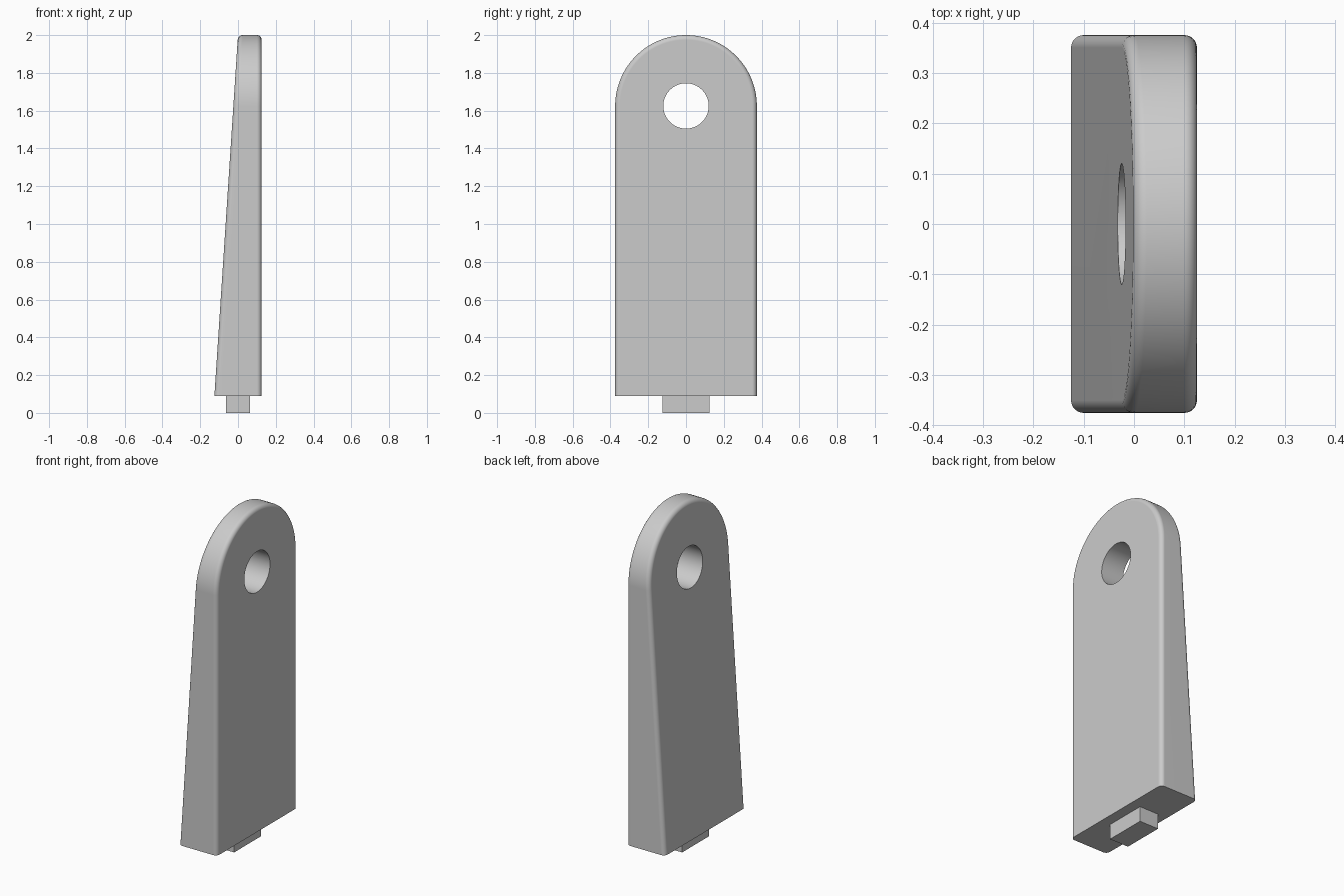
import bpy, bmesh, math

default = bpy.data.objects.get("Cube")
if default:
    bpy.data.objects.remove(default, do_unlink=True)

BASE, TOP, HALF_W, HALF_T = 0.09, 2.0, 0.375, 0.125
ARC_Z = TOP - HALF_W
HOLE_R, ROUND = 0.12, 0.025

grey = bpy.data.materials.new("plain grey")
grey.use_nodes = True
grey.diffuse_color = (0.6, 0.6, 0.6, 1)
grey.node_tree.nodes["Principled BSDF"].inputs["Base Color"].default_value = (0.6, 0.6, 0.6, 1)


def make_object(name, bm):
    bmesh.ops.recalc_face_normals(bm, faces=bm.faces)
    mesh = bpy.data.meshes.new(name)
    bm.to_mesh(mesh)
    bm.free()
    mesh.materials.append(grey)
    obj = bpy.data.objects.new(name, mesh)
    bpy.context.collection.objects.link(obj)
    return obj


def slope_x(z):
    """Sloping side: full thickness at the base, half at the top."""
    return -HALF_T * (TOP - z) / (TOP - BASE)


# Arched tapered slab
outline = [(-HALF_W, BASE), (HALF_W, BASE)]
steps = 64
for i in range(steps + 1):
    a = math.pi * i / steps
    outline.append((HALF_W * math.cos(a), ARC_Z + HALF_W * math.sin(a)))

bm = bmesh.new()
flat = [bm.verts.new((HALF_T, y, z)) for y, z in outline]
slope = [bm.verts.new((slope_x(z), y, z)) for y, z in outline]
bm.faces.new(flat)
bm.faces.new(slope[::-1])
for i in range(len(outline)):
    j = (i + 1) % len(outline)
    bm.faces.new((flat[i], slope[i], slope[j], flat[j]))
bmesh.ops.recalc_face_normals(bm, faces=bm.faces)

# Round both rims, leaving the base edges sharp
rim = [e for e in bm.edges
       if any(len(f.verts) > 4 for f in e.link_faces)
       and max(v.co.z for v in e.verts) > BASE + 0.01]
bmesh.ops.bevel(bm, geom=rim, offset=ROUND, segments=6, profile=0.5, affect='EDGES')
body = make_object("tapered_body", bm)

# Round hole through the arch
bm = bmesh.new()
bmesh.ops.create_cone(bm, cap_ends=True, segments=64, radius1=HOLE_R, radius2=HOLE_R, depth=1)
cutter = make_object("hole_cutter", bm)
cutter.rotation_euler.y = math.pi / 2
cutter.location.z = ARC_Z
cutter.hide_render = True

bpy.context.view_layer.objects.active = body
body.select_set(True)
cut = body.modifiers.new("hole", 'BOOLEAN')
cut.object = cutter
cut.solver = 'EXACT'
bpy.ops.object.modifier_apply(modifier=cut.name)
bpy.data.objects.remove(cutter, do_unlink=True)

bpy.ops.object.select_all(action='DESELECT')
body.select_set(True)
bpy.ops.object.shade_smooth_by_angle(angle=math.radians(30))
weighted = body.modifiers.new("even shading", 'WEIGHTED_NORMAL')
weighted.keep_sharp = True

# Rectangular peg under the base
bm = bmesh.new()
bmesh.ops.create_cube(bm, size=1)
bmesh.ops.scale(bm, vec=(0.125, 0.25, BASE), verts=bm.verts)
bmesh.ops.translate(bm, vec=(0, 0, BASE / 2), verts=bm.verts)
make_object("base_peg", bm)
